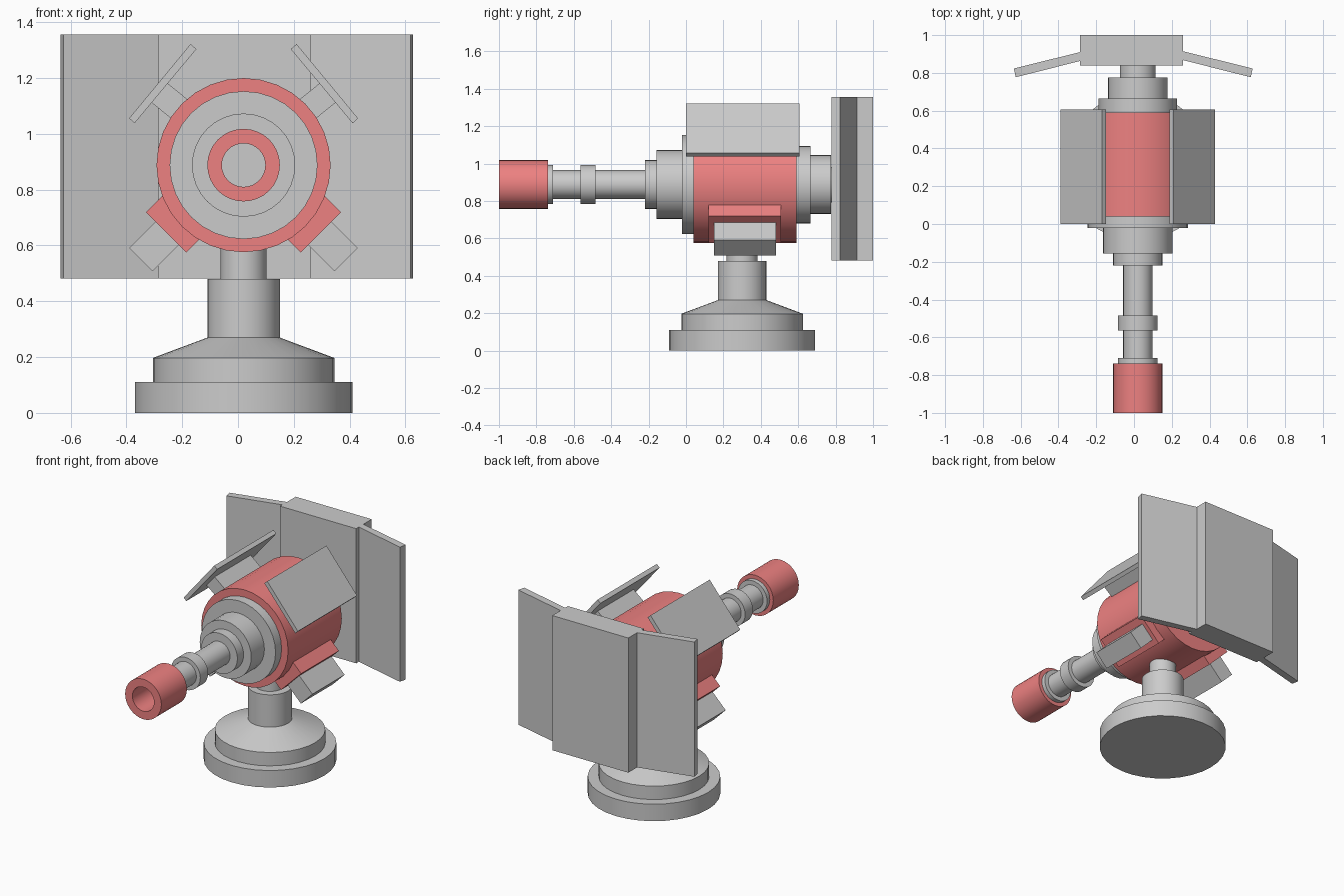
import bpy, bmesh, math
from mathutils import Matrix, Vector

if "Cube" in bpy.data.objects:
    bpy.data.objects.remove(bpy.data.objects["Cube"])

CX, CZ, POST_Y = 0.02, 0.888, 0.30      # turret axis and pedestal position
red = bpy.data.materials.new("red_paint")
red.diffuse_color = (0.85, 0.22, 0.22, 1)
red.use_nodes = True
red.node_tree.nodes["Principled BSDF"].inputs["Base Color"].default_value = red.diffuse_color


def finish(name, bm, mat=None):
    bmesh.ops.recalc_face_normals(bm, faces=bm.faces)
    me = bpy.data.meshes.new(name)
    bm.to_mesh(me)
    bm.free()
    ob = bpy.data.objects.new(name, me)
    bpy.context.collection.objects.link(ob)
    if mat:
        me.materials.append(mat)
    return ob


def lathe(name, profile, matrix, mat=None, sides=32):
    """Spin (radius, height) points round local z."""
    bm = bmesh.new()
    vs = [bm.verts.new((r, 0, h)) for r, h in profile]
    es = [bm.edges.new(p) for p in zip(vs, vs[1:])]
    bmesh.ops.spin(bm, geom=vs + es, cent=(0, 0, 0), axis=(0, 0, 1),
                   angle=math.tau, steps=sides, use_duplicate=False)
    bmesh.ops.remove_doubles(bm, verts=bm.verts, dist=1e-5)
    bm.transform(matrix)
    ob = finish(name, bm, mat)
    ob.data.shade_smooth()
    ob.data.set_sharp_from_angle(angle=math.radians(15))
    return ob


def prism(name, outline, axis, lo, hi, mat=None):
    """Extrude a 2D outline: (x, z) along y, or (x, y) along z."""
    bm = bmesh.new()
    put = (lambda a, b, t: (a, t, b)) if axis == "y" else (lambda a, b, t: (a, b, t))
    face = bm.faces.new([bm.verts.new(put(a, b, lo)) for a, b in outline])
    ext = bmesh.ops.extrude_face_region(bm, geom=[face])["geom"]
    verts = [g for g in ext if isinstance(g, bmesh.types.BMVert)]
    bmesh.ops.translate(bm, verts=verts, vec=Vector(put(0, 0, hi - lo)))
    return finish(name, bm, mat)


def slab(outer, direction, width, depth):
    """Rectangle with its outer edge centred on a point, running inward against direction."""
    d = Vector(direction).normalized()
    t = Vector((-d.y, d.x)) * width / 2
    o = Vector(outer)
    return [o + t, o - t, o - t - d * depth, o + t - d * depth]


upright = Matrix.Translation((CX, POST_Y, 0))
along_y = Matrix.Translation((CX, 0, CZ)) @ Matrix.Rotation(-math.pi / 2, 4, "X")

# Pedestal
lathe("base_plate", [(0, 0), (0.39, 0), (0.39, 0.11), (0, 0.11)], upright)
lathe("base_cone", [(0, 0.1), (0.325, 0.1), (0.325, 0.197), (0.13, 0.27), (0, 0.27)], upright)
lathe("post", [(0, 0.26), (0.13, 0.26), (0.13, 0.48), (0, 0.48)], upright)
lathe("swivel_neck", [(0, 0.47), (0.083, 0.47), (0.083, 0.62), (0, 0.62)], upright)

# Body and stepped collars
lathe("body_drum", [(0, 0.04), (0.312, 0.04), (0.312, 0.59), (0, 0.59)], along_y, red)
lathe("front_collar", [(0, -0.22), (0.13, -0.22), (0.13, -0.157), (0.185, -0.157),
                       (0.185, -0.022), (0.265, -0.022), (0.265, 0.05), (0, 0.05)], along_y)
lathe("rear_collar", [(0, 0.58), (0.207, 0.58), (0.207, 0.665), (0.158, 0.665),
                      (0.158, 0.775), (0.095, 0.775), (0.095, 0.86), (0, 0.86)], along_y)

# Barrel
lathe("barrel", [(0, -0.72), (0.077, -0.72), (0.077, -0.21), (0, -0.21)], along_y)
for name, y0, y1 in (("barrel_ring", -0.565, -0.485), ("muzzle_ring", -0.745, -0.71)):
    lathe(name, [(0, y0), (0.105, y0), (0.105, y1), (0, y1)], along_y)
lathe("muzzle", [(0.078, -0.74), (0.078, -1), (0.13, -1), (0.13, -0.738), (0.078, -0.738)],
      along_y, red)

# Rear shield: centre block with two swept wings
prism("shield_centre", [(-0.286, 0.84), (0.26, 0.84), (0.26, 1), (-0.286, 1)], "z", 0.482, 1.356)
for side, s in (("left", -1), ("right", 1)):
    sx = -0.012
    wing = [(0.25, 0.919), (0.25, 0.872), (0.626, 0.777), (0.636, 0.823)]
    prism(side + "_wing", [(sx + 0.008 + s * (a - 0.004), b) for a, b in wing],
          "z", 0.482, 1.356)

    # Upper armour panel and its bracket
    def flip(pts):
        return [(CX + s * p[0], CZ + p[1]) for p in pts]
    prism(side + "_armour_panel",
          flip([(0.410, 0.168), (0.190, 0.434), (0.169, 0.416), (0.391, 0.150)]), "y", 0, 0.607)
    prism(side + "_panel_bracket", flip(slab((0.305, 0.262), (0.776, 0.63), 0.09, 0.18)),
          "y", 0.12, 0.49)

    # Lower red mount and grey block
    prism(side + "_lower_mount", flip(slab((0.277, -0.241), (1, -1), 0.204, 0.15)),
          "y", 0.12, 0.507, red)
    prism(side + "_lower_block", flip(slab((0.368, -0.339), (1, -1), 0.118, 0.17)),
          "y", 0.15, 0.48)
